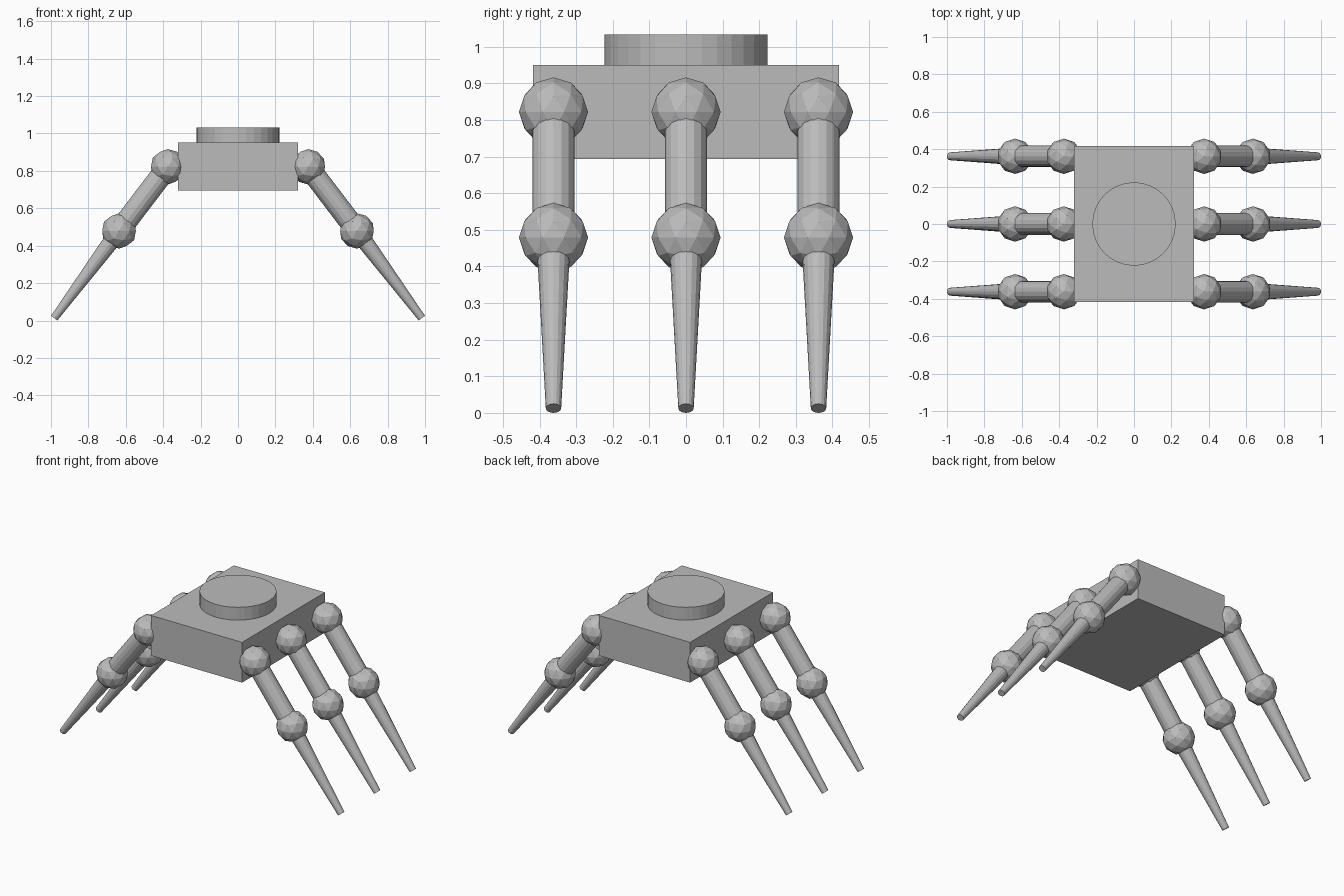
import bpy
from mathutils import Vector

if "Cube" in bpy.data.objects:
    bpy.data.objects.remove(bpy.data.objects["Cube"])

grey = bpy.data.materials.new("plain grey")
grey.diffuse_color = (0.5, 0.5, 0.5, 1)
grey.use_nodes = True
grey.node_tree.nodes["Principled BSDF"].inputs["Base Color"].default_value = grey.diffuse_color


def finish(name):
    ob = bpy.context.object
    ob.name = name
    ob.data.materials.append(grey)
    return ob


def limb(name, a, b, r1, r2):
    """Cylinder or cone running from a (radius r1) to b (radius r2)."""
    a, b = Vector(a), Vector(b)
    d = b - a
    bpy.ops.mesh.primitive_cone_add(vertices=16, radius1=r1, radius2=r2,
                                    depth=d.length, location=(a + b) / 2,
                                    rotation=d.to_track_quat('Z', 'Y').to_euler())
    finish(name)


def joint(name, p):
    bpy.ops.mesh.primitive_ico_sphere_add(subdivisions=2, radius=0.0945, location=p)
    finish(name)


# body block
bpy.ops.mesh.primitive_cube_add(size=1, location=(0, 0, 0.8225))
body = finish("body")
body.scale = (0.643, 0.836, 0.257)

# round top plate
bpy.ops.mesh.primitive_cylinder_add(vertices=32, radius=0.223, depth=0.102,
                                    location=(0, 0, 0.982))
finish("top_disc")

# six legs: hip joint, upper leg, knee joint, tapered lower leg
for side, s in (("right", 1), ("left", -1)):
    for row, y in (("front", -0.362), ("middle", 0), ("back", 0.362)):
        tag = f"{row}_{side}"
        hip = (s * 0.375, y, 0.822)
        knee = (s * 0.636, y, 0.479)
        foot = (s * 0.983, y, 0.0126)
        joint(tag + "_hip", hip)
        limb(tag + "_upper_leg", hip, knee, 0.058, 0.058)
        joint(tag + "_knee", knee)
        limb(tag + "_lower_leg", knee, foot, 0.047, 0.021)
